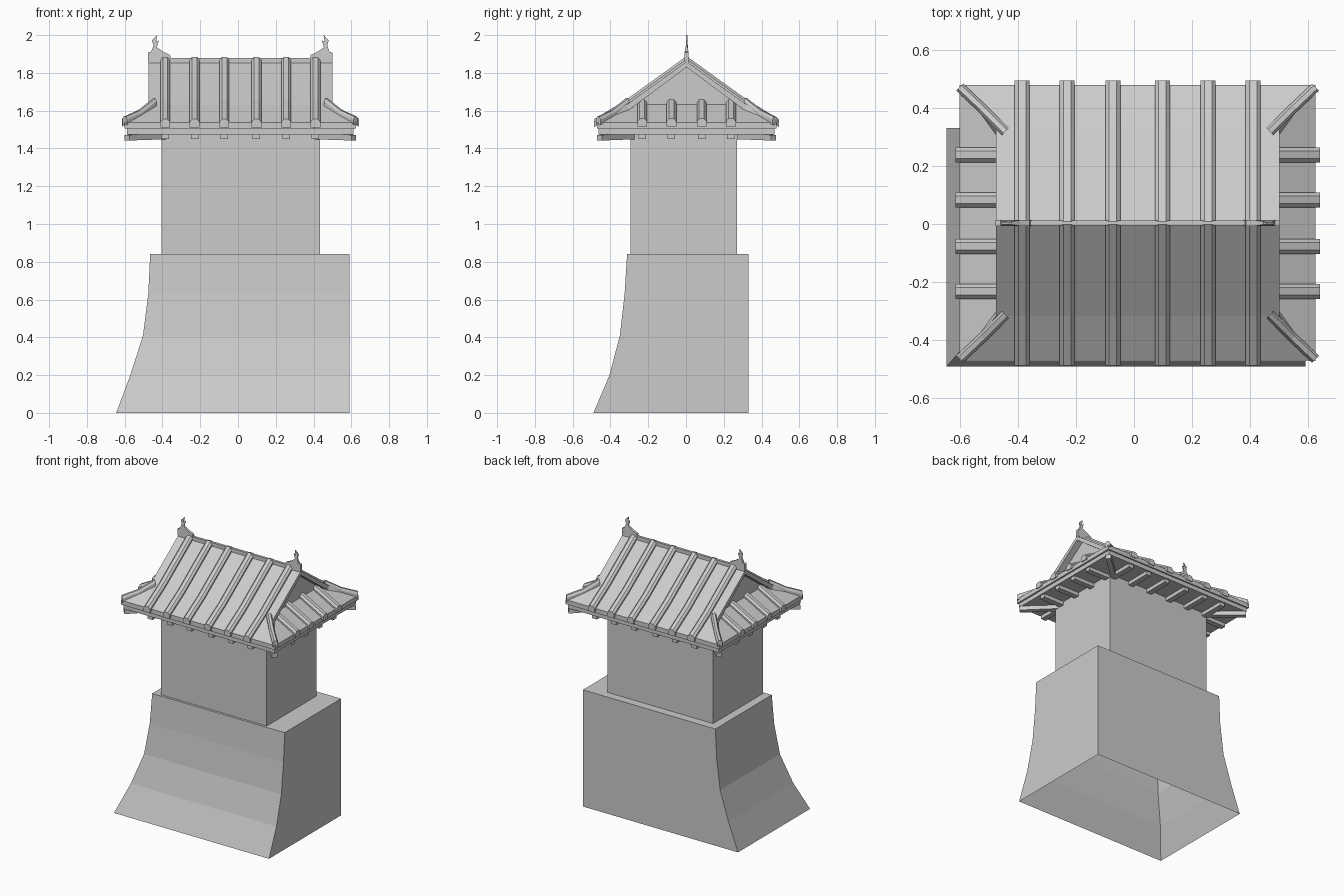
import bpy
import bmesh
from mathutils import Vector

cube = bpy.data.objects.get("Cube")
if cube:
    bpy.data.objects.remove(cube, do_unlink=True)

ROOF = Vector((0.0125, 0.003, 0))   # roof centre
APEX, BREAK, EAVE = (0, 1.86), (0.32, 1.63), (0.475, 1.535)   # main slope (y, z)
SIGNS = (-1, 1)
RIB_X = (0.085, 0.2425, 0.3975)
RIB_Y = (0.08, 0.235)


def make(name, verts, faces, origin=(0, 0, 0)):
    mesh = bpy.data.meshes.new(name)
    mesh.from_pydata([tuple(v) for v in verts], [], faces)
    bm = bmesh.new()
    bm.from_mesh(mesh)
    bmesh.ops.recalc_face_normals(bm, faces=bm.faces)
    bm.to_mesh(mesh)
    bm.free()
    obj = bpy.data.objects.new(name, mesh)
    obj.location = origin
    bpy.context.collection.objects.link(obj)
    return obj


def loft(name, rings, cap_start=True, cap_end=True, origin=(0, 0, 0)):
    """Skin a list of closed rings that share a vertex count."""
    n = len(rings[0])
    verts = [v for ring in rings for v in ring]
    faces = [(k * n + i, k * n + (i + 1) % n, (k + 1) * n + (i + 1) % n, (k + 1) * n + i)
             for k in range(len(rings) - 1) for i in range(n)]
    if cap_start:
        faces.append(tuple(reversed(range(n))))
    if cap_end:
        faces.append(tuple(range(len(verts) - n, len(verts))))
    return make(name, verts, faces, origin)


def rect(x0, x1, y0, y1, z):
    return [(x0, y0, z), (x1, y0, z), (x1, y1, z), (x0, y1, z)]


def box(name, x0, x1, y0, y1, z0, z1, origin=(0, 0, 0)):
    return loft(name, [rect(x0, x1, y0, y1, z) for z in (z0, z1)], origin=origin)


def sweep(name, path, section):
    """Run an upright (side, up) section along a path on the roof."""
    path = [Vector(p) for p in path]
    side = (path[-1] - path[0]).cross(Vector((0, 0, 1))).normalized()
    rings = [[p + side * s + Vector((0, 0, u)) for s, u in section] for p in path]
    return loft(name, rings, origin=ROOF)


def tile_section(w, h):
    return [(-w, -0.015), (-w, h * 0.45), (-w * 0.5, h), (w * 0.5, h), (w, h * 0.45), (w, -0.015)]


def beam_section(w, h):
    return [(-w, -h), (-w, 0), (w, 0), (w, -h)]


# Stone base: two flared sides, two upright sides, open underneath
flare = [(0, -0.645, -0.49), (0.2, -0.57, -0.405), (0.41, -0.503, -0.35),
         (0.63, -0.475, -0.325), (0.84, -0.465, -0.312)]
loft("stone_base", [rect(x, 0.59, y, 0.33, z) for z, x, y in flare], cap_start=False)

# Tower walls
box("tower_walls", -0.405, 0.435, -0.295, 0.27, 0.84, 1.48)

# Stepped eaves
box("eave_upper", -0.6125, 0.6125, -0.475, 0.475, 1.505, 1.537, ROOF)
box("eave_lower", -0.6, 0.6, -0.465, 0.465, 1.475, 1.505, ROOF)

# Main roof slopes, with a slab thickness that shows at the gables
rows = [(-EAVE[0], EAVE[1], 0.6125), (-BREAK[0], BREAK[1], 0.4875), (*APEX, 0.4875),
        (*BREAK, 0.4875), (*EAVE, 0.6125)]
slope_verts = [(s * hx, y, z) for y, z, hx in rows for s in SIGNS]
slope_faces = [(2 * i, 2 * i + 1, 2 * i + 3, 2 * i + 2) for i in range(len(rows) - 1)]
main_roof = make("main_roof", slope_verts, slope_faces, ROOF)
if main_roof.data.polygons[0].normal.z < 0:
    main_roof.data.flip_normals()
slab = main_roof.modifiers.new("slab", "SOLIDIFY")
slab.thickness = 0.03
slab.offset = -1

# Ridge cap
box("ridge_cap", -0.4875, 0.4875, -0.009, 0.009, 1.84, 1.88, ROOF)

# Recessed gable walls and the side skirt roofs
gable = [(-0.31, 1.53), (0.31, 1.53), (0.31, 1.615), (0, 1.84), (-0.31, 1.615)]
loft("gable_walls", [[(x, y, z) for y, z in gable] for x in (-0.44, 0.44)], origin=ROOF)
for s, label in zip(SIGNS, ("right", "left")):
    make("skirt_roof_" + label,
         [(s * 0.6125, -0.475, 1.537), (s * 0.6125, 0.475, 1.537),
          (s * 0.44, 0.31, 1.632), (s * 0.44, -0.31, 1.632)], [(0, 1, 2, 3)], ROOF)

# Tile ribs and rafters on the long sides
for sy in SIGNS:
    for sx in SIGNS:
        for x in RIB_X:
            sweep("main_tile_rib",
                  [(sx * x, sy * 0.005, 1.857), (sx * x, sy * BREAK[0], BREAK[1]),
                   (sx * x, sy * 0.49, 1.527)], tile_section(0.026, 0.028))
            sweep("long_rafter", [(sx * x, sy * 0.25, 1.477), (sx * x, sy * 0.455, 1.477)],
                  beam_section(0.02, 0.028))

# Tile ribs and rafters on the short sides
for sx in SIGNS:
    for sy in SIGNS:
        for y in RIB_Y:
            sweep("skirt_tile_rib", [(sx * 0.435, sy * y, 1.633), (sx * 0.627, sy * y, 1.53)],
                  tile_section(0.026, 0.028))
            sweep("short_rafter", [(sx * 0.38, sy * y, 1.477), (sx * 0.59, sy * y, 1.477)],
                  beam_section(0.02, 0.028))

# Corner hip ridges and diagonal rafters
for sx in SIGNS:
    for sy in SIGNS:
        sweep("hip_ridge",
              [(sx * 0.455, sy * 0.315, 1.638), (sx * 0.535, sy * 0.395, 1.575),
               (sx * 0.612, sy * 0.468, 1.54)], tile_section(0.017, 0.028))
        sweep("corner_rafter", [(sx * 0.39, sy * 0.27, 1.479), (sx * 0.6, sy * 0.46, 1.472)],
              beam_section(0.018, 0.03))

# Ridge-end ornaments with an upturned tail
fin = [(0.365, 1.86), (0.372, 1.895), (0.405, 1.91), (0.442, 1.935), (0.432, 1.972),
       (0.446, 1.965), (0.441, 2.0), (0.468, 1.972), (0.46, 1.945), (0.472, 1.912),
       (0.4885, 1.908), (0.4885, 1.86)]
for s, label in zip(SIGNS, ("right", "left")):
    loft("ridge_ornament_" + label,
         [[(s * x, t * (0.01 if z < 1.92 else 0.004), z) for x, z in fin] for t in SIGNS],
         origin=ROOF)
